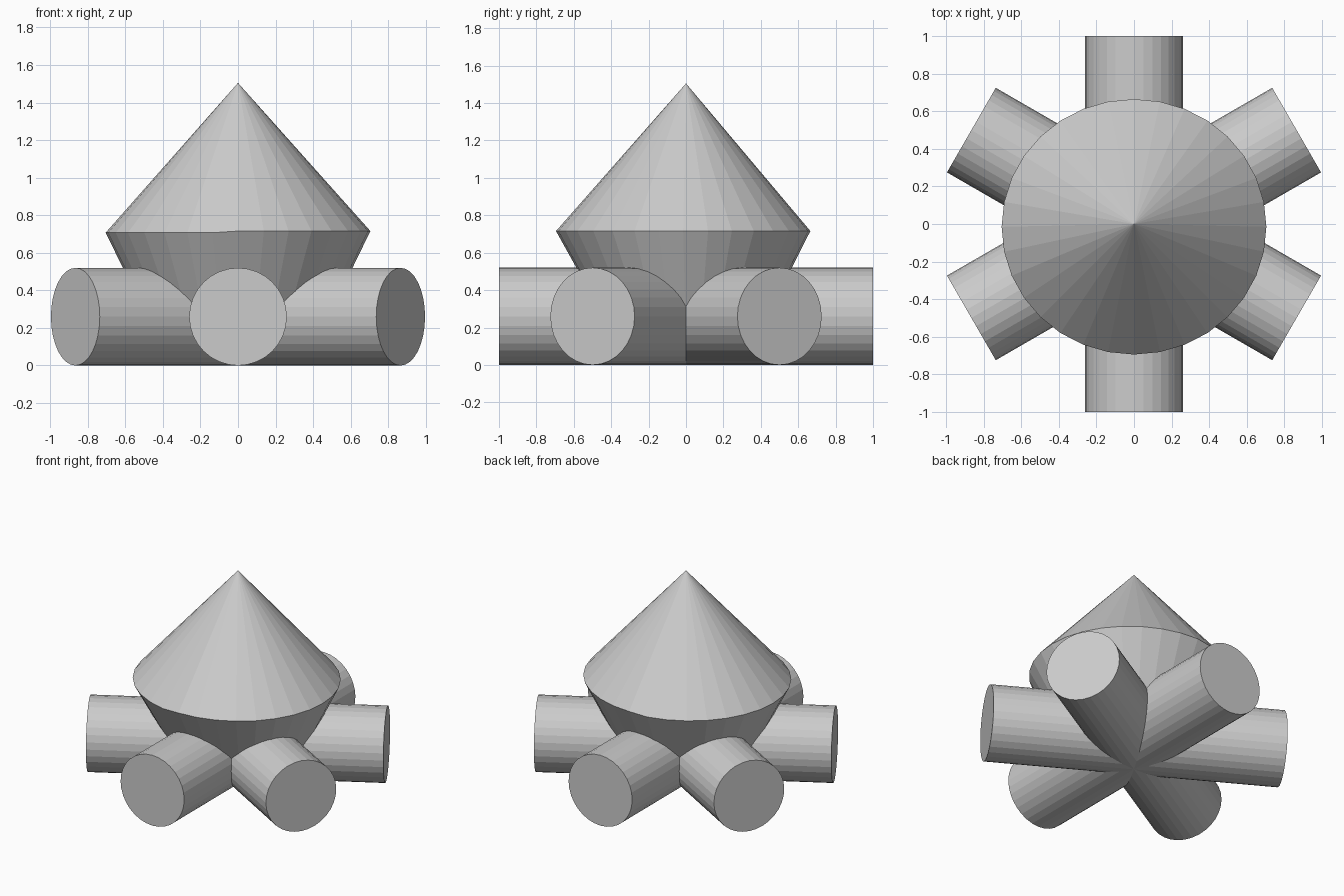
import bpy, bmesh
from math import pi, cos, sin
from mathutils import Matrix

if "Cube" in bpy.data.objects:
    bpy.data.objects.remove(bpy.data.objects["Cube"])

SIDES = 32
TUBE_R = 0.26


def make_object(name, bm):
    mesh = bpy.data.meshes.new(name)
    bm.to_mesh(mesh)
    bm.free()
    obj = bpy.data.objects.new(name, mesh)
    bpy.context.collection.objects.link(obj)
    return obj


# Three full-length tubes crossing at the centre give six arms
for i in range(3):
    bm = bmesh.new()
    turn = Matrix.Translation((0, 0, TUBE_R)) @ Matrix.Rotation(pi / 6 + i * pi / 3, 4, 'Z') @ Matrix.Rotation(pi / 2, 4, 'Y')
    bmesh.ops.create_cone(bm, cap_ends=True, segments=SIDES, radius1=TUBE_R,
                          radius2=TUBE_R, depth=2, matrix=turn)
    make_object(f"cross_tube_{i + 1}", bm)

# Double cone: pointed top, slightly uneven rim, tapered underside
bm = bmesh.new()
rim, base = [], []
for i in range(SIDES):
    a = 2 * pi * i / SIDES
    z = 0.707 if 8 < i < 24 else 0.716
    rim.append(bm.verts.new((0.705 * cos(a), 0.68 * sin(a) - 0.015, z)))
    base.append(bm.verts.new((0.42 * cos(a), 0.37 * sin(a), 0.13)))
apex = bm.verts.new((0, 0, 1.505))
for i in range(SIDES):
    j = (i + 1) % SIDES
    facet = bm.faces.new((rim[i], rim[j], apex))
    bm.faces.new((base[i], base[j], rim[j], rim[i]))
    # One facet of the top faces inward
    if i == 11:
        facet.normal_flip()
bm.faces.new(base[::-1])
make_object("double_cone", bm)
